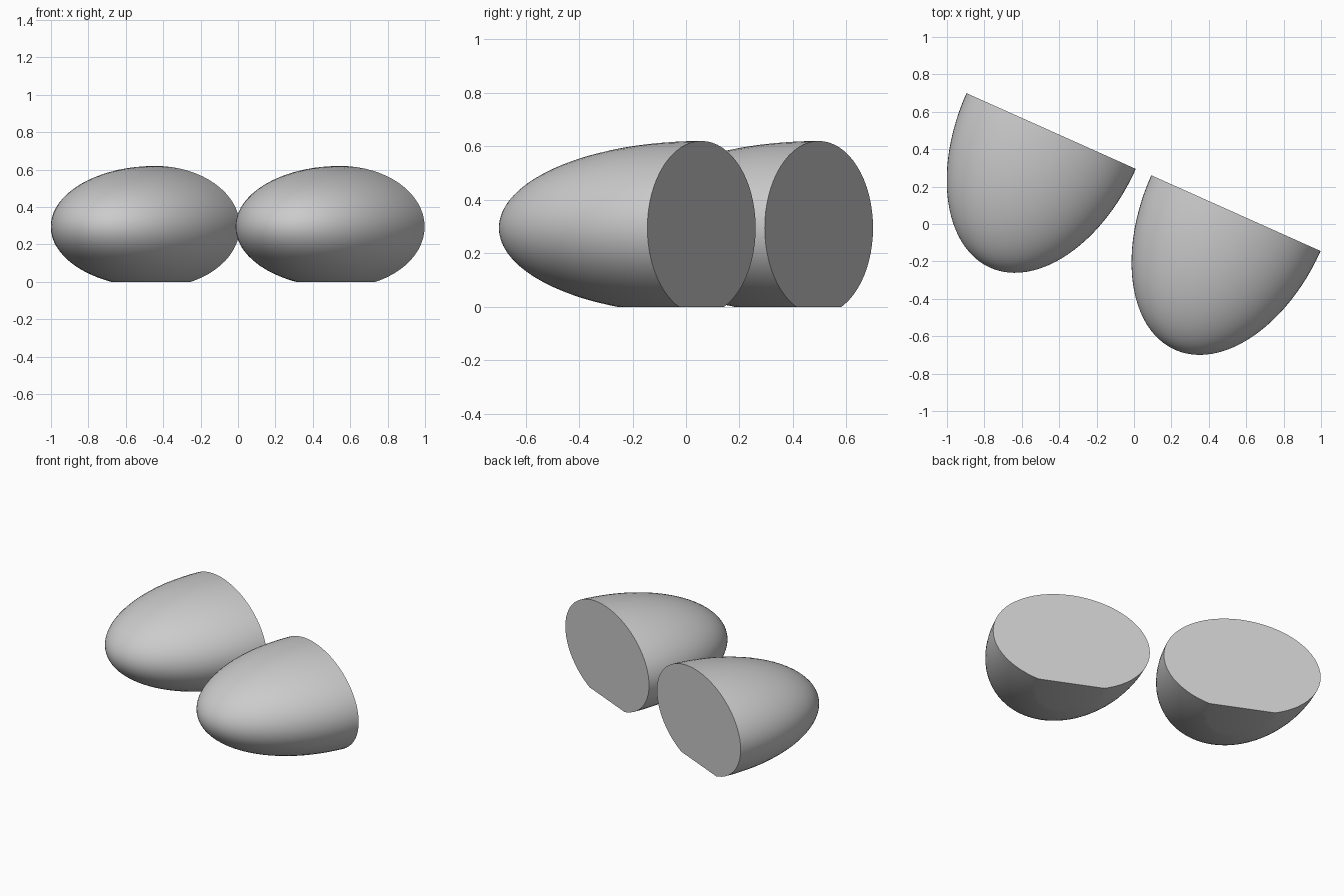
import bpy
import bmesh
from math import radians
from mathutils import Matrix, Vector

cube = bpy.data.objects.get("Cube")
if cube:
    bpy.data.objects.remove(cube, do_unlink=True)

GREY = (0.6, 0.6, 0.6, 1.0)
RADII = (0.496, 0.80, 0.325)   # half width, depth, half height
CENTRE_Z = 0.295
TURN = radians(-24.1)

grey = bpy.data.materials.new("light_grey")
grey.use_nodes = True
grey.diffuse_color = GREY
grey.node_tree.nodes["Principled BSDF"].inputs["Base Color"].default_value = GREY


def cut_flat(bm, point, normal):
    """Remove everything on the normal's side and cap the opening."""
    geom = bm.verts[:] + bm.edges[:] + bm.faces[:]
    cut = bmesh.ops.bisect_plane(bm, geom=geom, dist=1e-5, plane_co=point,
                                 plane_no=normal, clear_outer=True)
    rim = [e for e in cut["geom_cut"] if isinstance(e, bmesh.types.BMEdge)]
    bmesh.ops.contextual_create(bm, geom=rim)


def half_egg(name, x, y):
    bm = bmesh.new()
    bmesh.ops.create_uvsphere(bm, u_segments=64, v_segments=48, radius=1)
    # Pole points forward, then stretch to an ellipsoid
    bm.transform(Matrix.Diagonal((*RADII, 1)) @ Matrix.Rotation(radians(90), 4, "X"))
    # Flat back and flat resting face
    cut_flat(bm, Vector((0, 0, 0)), Vector((0, 1, 0)))
    cut_flat(bm, Vector((0, 0, -CENTRE_Z)), Vector((0, 0, -1)))
    bmesh.ops.recalc_face_normals(bm, faces=bm.faces[:])
    mesh = bpy.data.meshes.new(name)
    bm.to_mesh(mesh)
    bm.free()
    mesh.materials.append(grey)
    obj = bpy.data.objects.new(name, mesh)
    bpy.context.collection.objects.link(obj)
    obj.location = (x, y, CENTRE_Z)
    obj.rotation_euler.z = TURN
    bpy.ops.object.select_all(action="DESELECT")
    obj.select_set(True)
    bpy.context.view_layer.objects.active = obj
    bpy.ops.object.shade_smooth_by_angle(angle=radians(25))


half_egg("right_half_egg", -0.443, 0.497)
half_egg("left_half_egg", 0.545, 0.058)
